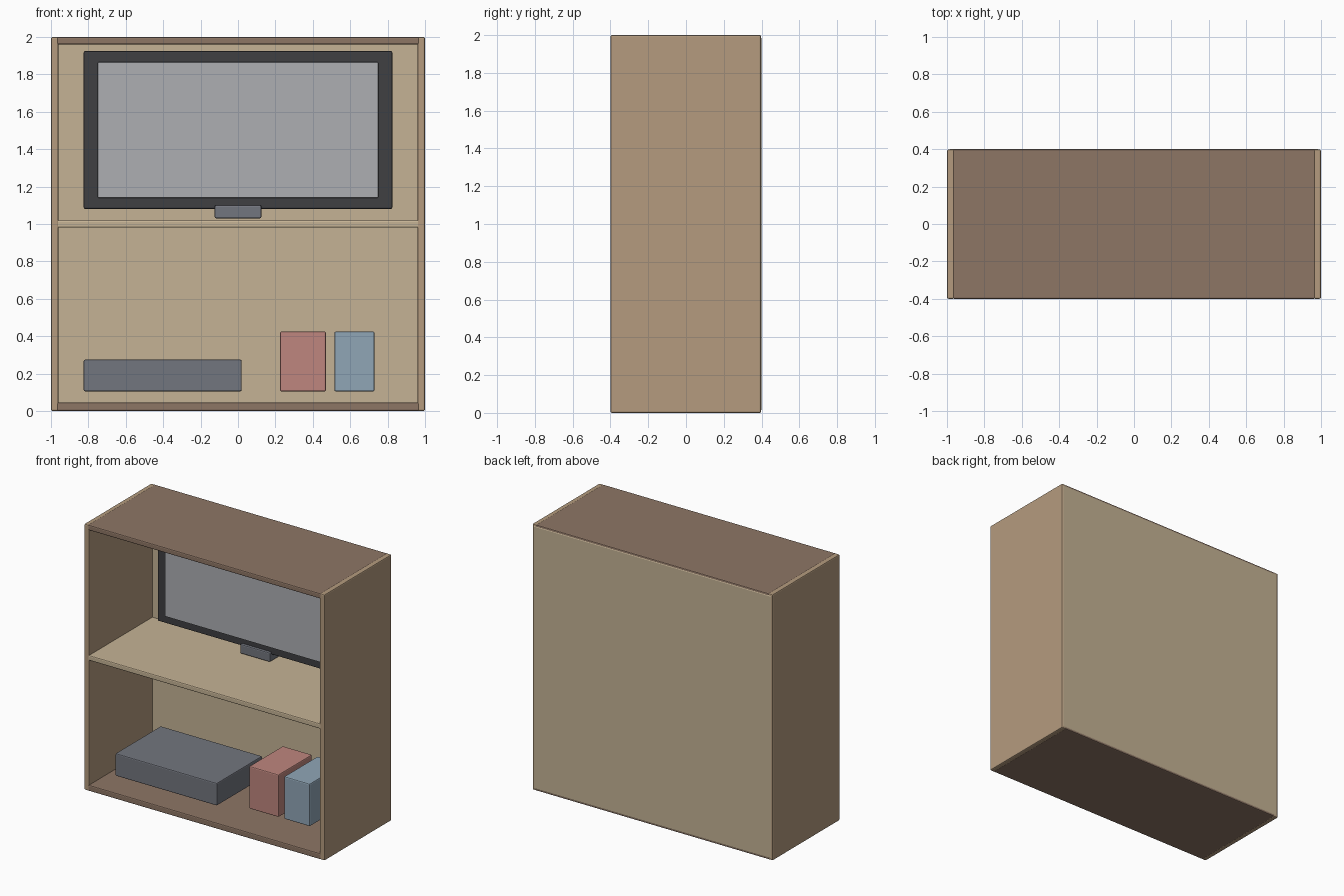
import bpy

if "Cube" in bpy.data.objects:
    bpy.data.objects.remove(bpy.data.objects["Cube"])


def material(name, rgb):
    m = bpy.data.materials.new(name)
    m.diffuse_color = (*rgb, 1)
    m.use_nodes = True
    m.node_tree.nodes["Principled BSDF"].inputs["Base Color"].default_value = m.diffuse_color
    return m


side_wood = material("side_wood", (0.46, 0.33, 0.21))
dark_wood = material("dark_wood", (0.27, 0.18, 0.13))
light_wood = material("light_wood", (0.56, 0.45, 0.30))
frame_dark = material("frame_dark", (0.05, 0.05, 0.055))
glass_grey = material("glass_grey", (0.42, 0.43, 0.45))
slate = material("slate", (0.17, 0.18, 0.21))
red = material("red", (0.52, 0.24, 0.21))
blue = material("blue", (0.28, 0.38, 0.47))


def box(name, xs, ys, zs, mat, bevel=0.008):
    """Softly bevelled box given by its min/max ranges."""
    bpy.ops.mesh.primitive_cube_add(
        size=1, location=[(a + b) / 2 for a, b in (xs, ys, zs)])
    ob = bpy.context.object
    ob.name = name
    ob.scale = [b - a for a, b in (xs, ys, zs)]
    bpy.ops.object.transform_apply(location=False, rotation=False, scale=True)
    ob.data.materials.append(mat)
    mod = ob.modifiers.new("soft_edges", 'BEVEL')
    mod.width = bevel
    mod.segments = 2
    return ob


# cabinet carcass
for label, s in (("left", -1), ("right", 1)):
    box(label + "_side_panel", sorted((s * 0.96, s)), (-0.4, 0.398), (0, 2), side_wood)
box("bottom_board", (-0.97, 0.97), (-0.4, 0.398), (0, 0.045), dark_wood)
box("top_board", (-0.97, 0.97), (-0.4, 0.398), (1.96, 2), dark_wood)
box("middle_shelf", (-0.98, 0.98), (-0.398, 0.39), (0.98, 1.02), light_wood)
box("back_panel", (-0.99, 0.99), (0.355, 0.4), (0.01, 1.99), light_wood)

# television on the upper shelf
box("screen_frame", (-0.825, 0.825), (0.22, 0.30), (1.08, 1.925), frame_dark)
box("screen_glass", (-0.75, 0.75), (0.2, 0.23), (1.14, 1.865), glass_grey, 0.005)
box("screen_stand", (-0.125, 0.125), (0.2, 0.34), (1.03, 1.1), slate)

# items in the lower compartment
box("media_box", (-0.825, 0.02), (-0.28, 0.26), (0.105, 0.275), slate)
box("red_box", (0.225, 0.47), (-0.19, 0.21), (0.105, 0.425), red)
box("blue_box", (0.515, 0.73), (-0.19, 0.21), (0.105, 0.425), blue)
